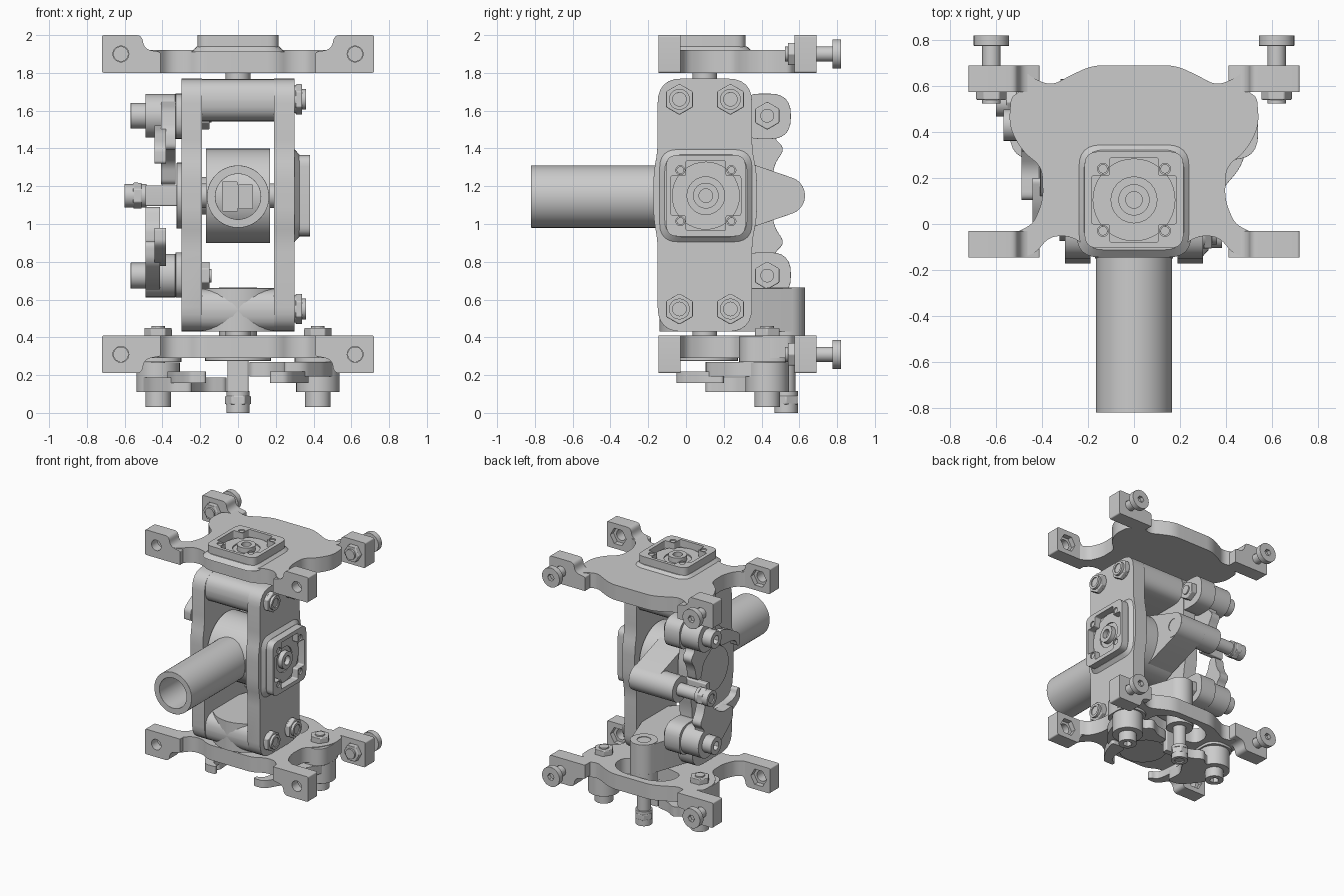
import bpy, bmesh
from math import cos, sin, pi, radians
from mathutils import Matrix, Vector

if "Cube" in bpy.data.objects:
    bpy.data.objects.remove(bpy.data.objects["Cube"])


def frame(o, u, v, w):
    """Local drawing frame: outline lies in u,v and is extruded along w."""
    m = Matrix((u, v, w)).transposed().to_4x4()
    m.translation = o
    return m


X, Y, Z = (1, 0, 0), (0, 1, 0), (0, 0, 1)
UP = frame((0, 0, 0), X, Y, Z)
BACK = frame((0, 0, 0), X, Z, Y)
RIGHT = frame((0, 0, 1.15), Z, Y, X)
BOTTOM = frame((0, 0, .45), X, Y, (0, 0, -1))
LEFT = frame((-.15, 0, 1.15), Z, Y, (-1, 0, 0))


def circle(u, v, r, n=36):
    return [(u + r * cos(2 * pi * i / n), v + r * sin(2 * pi * i / n)) for i in range(n)]


def fillet(pts, r, n=6):
    """Round the corners of an outline; a third value on a point overrides r."""
    out = []
    for i, p in enumerate(pts):
        c = Vector(p[:2])
        a, b = Vector(pts[i - 1][:2]) - c, Vector(pts[(i + 1) % len(pts)][:2]) - c
        rad = p[2] if len(p) > 2 else r
        if rad == 0:
            out.append(tuple(c))
            continue
        k = min(rad, a.length * .48, b.length * .48)
        s, e = c + a.normalized() * k, c + b.normalized() * k
        for j in range(n + 1):
            t = j / n
            out.append(tuple(s * (1 - t) ** 2 + c * 2 * t * (1 - t) + e * t * t))
    return out


def rect(u0, u1, v0, v1, r):
    return fillet([(u0, v0), (u1, v0), (u1, v1), (u0, v1)], r)


def prism(name, loops, w0, w1, M, bevel=0, taper=None):
    """Extrude outlines (inner loops become holes) from w0 to w1."""
    cu = bpy.data.curves.new(name, 'CURVE')
    cu.dimensions, cu.fill_mode, cu.extrude = '2D', 'BOTH', abs(w1 - w0) / 2
    for loop in loops:
        s = cu.splines.new('POLY')
        s.points.add(len(loop) - 1)
        for p, q in zip(s.points, loop):
            p.co = (q[0], q[1], 0, 1)
        s.use_cyclic_u = True
    tmp = bpy.data.objects.new(name + "_outline", cu)
    me = bpy.data.meshes.new_from_object(tmp)
    bpy.data.objects.remove(tmp)
    bm = bmesh.new()
    bm.from_mesh(me)
    bmesh.ops.remove_doubles(bm, verts=bm.verts, dist=1e-5)
    if taper:                                   # (centre u, centre v, scale) at the w1 end
        for v in bm.verts:
            if v.co.z > 0:
                v.co.x = taper[0] + (v.co.x - taper[0]) * taper[2]
                v.co.y = taper[1] + (v.co.y - taper[1]) * taper[2]
    bm.transform(M @ Matrix.Translation((0, 0, (w0 + w1) / 2)))
    bmesh.ops.recalc_face_normals(bm, faces=bm.faces)
    bm.to_mesh(me)
    bm.free()
    ob = bpy.data.objects.new(name, me)
    bpy.context.collection.objects.link(ob)
    if bevel:
        b = ob.modifiers.new("edge", 'BEVEL')
        b.width, b.segments, b.limit_method, b.angle_limit = bevel, 4, 'ANGLE', radians(50)
    return ob


def cyl(name, u, v, r, w0, w1, M, hole=0, n=36, bevel=0, hn=24):
    loops = [circle(u, v, r, n)] + ([circle(u, v, hole, hn)] if hole else [])
    return prism(name, loops, w0, w1, M, bevel)


def hull_outline(r0, v0, r1, v1, n=20):
    """Two circles on the v axis joined by tangents."""
    a = math_asin((r0 - r1) / (v1 - v0))
    lo = [a + (pi - 2 * a) * i / n for i in range(n + 1)]
    hi = [pi - a + (pi + 2 * a) * i / n for i in range(n + 1)]
    return [(r1 * cos(t), v1 + r1 * sin(t)) for t in lo] + [(r0 * cos(t), v0 + r0 * sin(t)) for t in hi]


from math import asin as math_asin


def bearing_boss(name, cu, cv, w0, w1, M):
    """Square bearing housing with a cross-shaped pocket, bearing and screws."""
    prism(name + "_base", [rect(cu - .25, cu + .25, cv - .25, cv + .25, .1)], w0, w0 + .03, M, taper=(cu, cv, .87))
    d, e = .185, .105
    cross = [(d, -e), (d, e), (e, e), (e, d), (-e, d), (-e, e), (-d, e), (-d, -e), (-e, -e), (-e, -d), (e, -d), (e, -e)]
    cross = fillet([(cu + a, cv + b) for a, b in cross], .012)
    screws = [(cu + a, cv + b) for a in (-.135, .135) for b in (-.135, .135)]
    prism(name, [rect(cu - .215, cu + .215, cv - .21, cv + .21, .06), cross] +
          [circle(a, b, .024, 16) for a, b in screws], w0 + .02, w1, M)
    for a, b in screws:
        cyl("housing_screw", a, b, .02, w0 + .02, w1 - .008, M, n=16)
    cyl("bearing_outer", cu, cv, .18, w0 + .01, w0 + .04, M, hole=.1)
    cyl("bearing_inner", cu, cv, .068, w0 + .01, w1 - .02, M, hole=.036)


# Top and bottom mounting plates with four leg blocks each
half = [(.18, .69), (.27, .65), (.36, .60), (.45, .64), (.50, .69, 0), (.50, .575, 0), (.535, .55), (.545, .42),
        (.48, .31), (.40, .25), (.395, .10), (.44, .0), (.50, -.03, 0), (.50, -.145, 0), (.43, -.13),
        (.37, -.055), (.28, -.05), (.2, -.1)]
outline = fillet(half + [(-p[0], *p[1:]) for p in reversed(half)], .06)
slot = fillet([(-.26, .42), (0, .37), (.26, .42), (.25, .56), (.13, .635), (-.13, .635), (-.25, .56)], .07)


def mount_plate(label, z0, s):
    a, b = sorted((z0, z0 + s * .12))
    prism(label + "_plate", [outline] + ([slot] if s < 0 else []), a, b, UP, .008)
    prof = [(.72, 0, .012), (.72, .2, .012), (.51, .2, .03), (.495, .125, .07), (.41, .11, .01), (.41, 0, 0)]
    for m in (-1, 1):
        block = fillet([(m * x, z0 + s * dz, *r) for x, dz, *r in prof], 0)
        x, z = m * .62, z0 + s * .1
        for y0, y1, r, n in ((-.145, -.07, .042, 24), (-.07, -.03, .07, 6), (.615, .69, .042, 24), (.575, .615, .07, 6)):
            prism(label + "_leg_block", [block, circle(x, z, r, n)], y0, y1, BACK)
        cyl("leg_nut", x, z, .068, .54, .615, BACK, n=6, bevel=.006)
        cyl("leg_bolt", x, z, .04, .525, .79, BACK)
        cyl("leg_bolt_head", x, z, .077, .775, .82, BACK, hole=.028, hn=6, bevel=.02)


mount_plate("top", 1.80, 1)
mount_plate("bottom", .41, -1)
bearing_boss("top_bearing_housing", 0, .105, 1.91, 2.0, UP)
for z0, z1 in ((1.70, 1.83), (.38, .50)):
    cyl("vertical_pivot_shaft", 0, .1, .065, z0, z1, UP)

# Middle frame: two side plates joined by two bars
side = fillet([(-.72, -.15), (-.24, -.15), (-.12, -.172), (.12, -.172), (.24, -.15), (.62, -.15), (.62, .35),
               (.24, .35), (.12, .375), (-.12, .375), (-.24, .35), (-.72, .35)], .13)
prism("frame_right_plate", [side], .19, .30, RIGHT, .01)
prism("frame_left_plate", [side], -.30, -.19, RIGHT, .01)
for name, c in (("frame_top_bar", .505), ("frame_bottom_bar", -.605)):
    prism(name, [rect(c - .112, c + .112, -.14, .34, .11)], -.2, .2, RIGHT)
bearing_boss("side_bearing_housing", 0, .105, .295, .382, RIGHT)
for u in (.51, -.60):
    for v in (-.035, .235):
        cyl("frame_washer", u, v, .072, .29, .31, RIGHT)
        cyl("frame_nut", u, v, .082, .305, .34, RIGHT, n=6, bevel=.006)
        cyl("frame_nut_collar", u, v, .055, .335, .36, RIGHT, hole=.036)
        cyl("frame_bolt_end", u, v, .036, .30, .352, RIGHT)

# Handle hub, cross shafts and hollow handle
cyl("handle_hub", 0, .1, .25, -.17, .17, RIGHT, bevel=.008)
cyl("cross_shaft", 0, .1, .065, -.22, .22, RIGHT)
cyl("handle_tube", 0, 1.145, .165, -.82, -.05, BACK, hole=.12, n=48, hn=48, bevel=.006)
prism("handle_key_block", [rect(-.085, 0, 1.065, 1.225, .01)], -.2, -.05, BACK)
prism("handle_key_pad", [rect(.0, .08, 1.08, 1.21, .01)], -.26, -.05, BACK)


# Self-centring lever set, used on the left side and under the bottom plate
def lever_set(label, M):
    prism(label + "_follower_arm", [hull_outline(.24, .1, .1, .53)], -.21, .02, M, .008)
    cyl(label + "_follower_boss", 0, .53, .1, -.215, .17, M, hole=.05)
    cyl(label + "_follower_pin", 0, .53, .05, -.18, .36, M)
    cyl(label + "_pin_washer", 0, .53, .062, .335, .36, M)
    cyl(label + "_pin_nut", 0, .53, .07, .36, .405, M, n=6, bevel=.006)
    cyl(label + "_pin_lock_nut", 0, .53, .062, .40, .45, M, hole=.036, bevel=.008)
    cyl(label + "_pin_end", 0, .53, .036, .36, .44, M)
    cyl(label + "_pivot_cap", 0, .1, .175, .14, .175, M, bevel=.008)
    prism(label + "_stop_post", [rect(-.055, .055, .40, .445, .01)], .15, .34, M)
    arm = [(.52, .40), (.46, .24), (.35, .11), (.24, .10), (.25, .24), (.17, .36), (.06, .39), (.06, .45),
           (.17, .47), (.25, .525), (.31, .46), (.42, .54)]
    hook = [(.38, .2), (.34, .08), (.28, -.02), (.25, -.05), (.17, -.05), (.17, -.015), (.22, .0), (.24, .06), (.25, .2)]
    for m, w in ((1, .18), (-1, .262)):
        def flip(pts):
            return [(m * p[0], p[1]) for p in pts]
        prism(label + "_lever", [fillet(flip(arm), .04)], w, w + .078, M, .006)
        prism(label + "_lever_hook", [fillet(flip(hook), .03)], .232, .292, M, .012)
        u, v = m * .423, .43
        cyl(label + "_lever_sleeve", u, v, .115, .182, .34, M, bevel=.006)
        prism(label + "_pivot_ear", [rect(*sorted((m * .30, m * .54)), .28, .555, .11)], .045, .18, M, .006)
        cyl(label + "_pivot_bolt_head", u, v, .068, .335, .418, M, hole=.035, hn=6, bevel=.006)
        cyl(label + "_pivot_bolt", u, v, .036, -.01, .37, M)
        cyl(label + "_pivot_nut", u, v, .074, .0, .05, M, n=6, bevel=.006)


lever_set("side", LEFT)
lever_set("bottom", BOTTOM)

# Smooth curved faces, keep edges sharp
bpy.ops.object.select_all(action='SELECT')
bpy.context.view_layer.objects.active = bpy.context.selected_objects[0]
bpy.ops.object.shade_smooth_by_angle(angle=radians(35))
